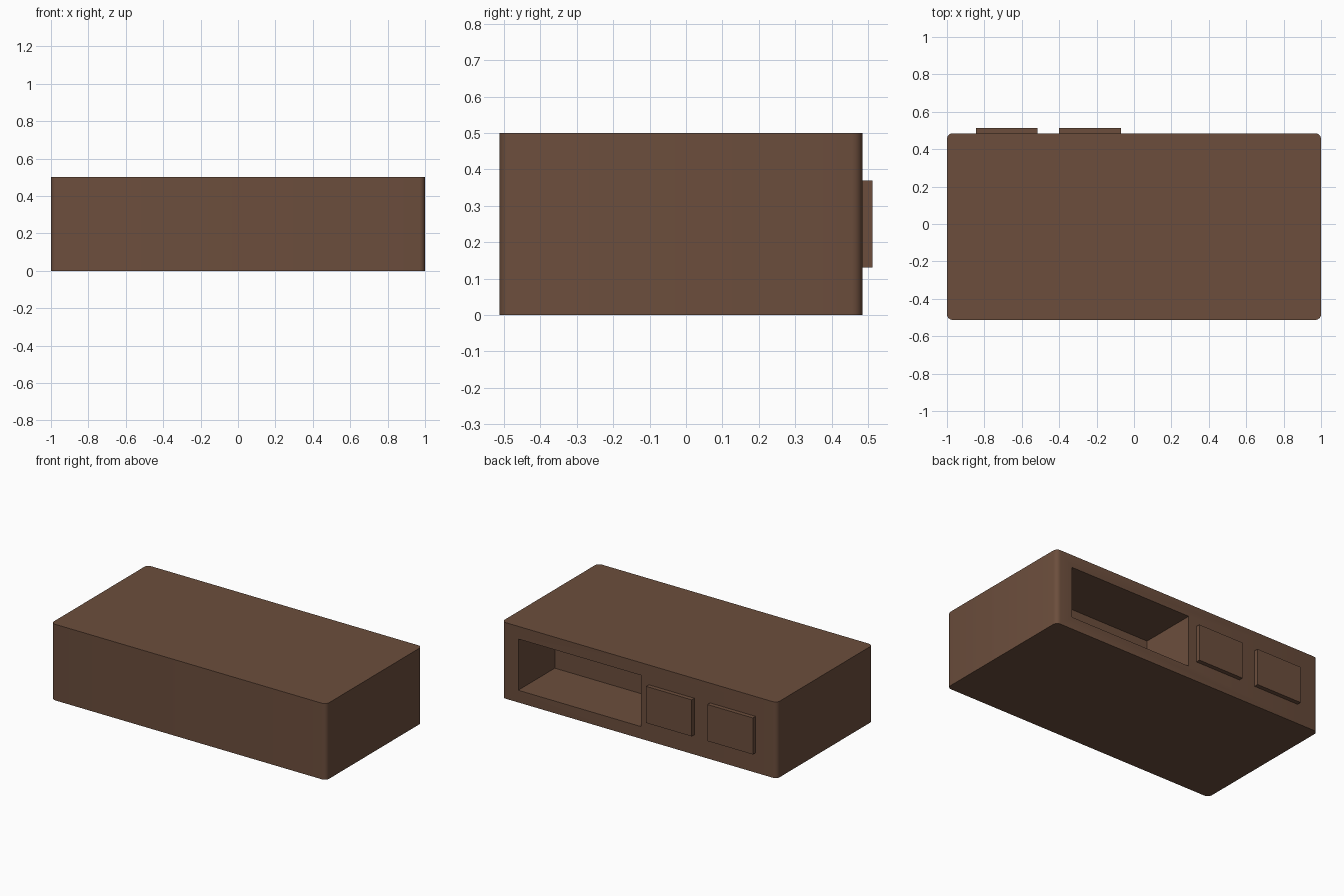
import bpy, bmesh

if "Cube" in bpy.data.objects:
    bpy.data.objects.remove(bpy.data.objects["Cube"])

wood = bpy.data.materials.new("brown_wood")
wood.diffuse_color = (0.15, 0.076, 0.046, 1)
wood.use_nodes = True
wood.node_tree.nodes["Principled BSDF"].inputs["Base Color"].default_value = wood.diffuse_color


def box(name, lo, hi, corner=0.0):
    """Box between two corners, optionally with rounded upright edges."""
    bm = bmesh.new()
    bmesh.ops.create_cube(bm, size=1)
    for v in bm.verts:
        v.co = [lo[i] + (v.co[i] + 0.5) * (hi[i] - lo[i]) for i in range(3)]
    if corner:
        upright = [e for e in bm.edges if abs(e.verts[0].co.z - e.verts[1].co.z) > 0.01]
        bmesh.ops.bevel(bm, geom=upright, offset=corner, segments=4,
                        profile=0.5, affect='EDGES')
    mesh = bpy.data.meshes.new(name)
    bm.to_mesh(mesh)
    bm.free()
    obj = bpy.data.objects.new(name, mesh)
    bpy.context.collection.objects.link(obj)
    mesh.materials.append(wood)
    return obj


BACK = 0.485

# Desk body with rounded upright corners
body = box("desk_body", (-1, -0.513, 0), (1, BACK, 0.5), corner=0.03)

# Open shelf recess cut into the back face
cutter = box("recess_cutter", (-0.012, BACK - 0.38, 0.08), (0.88, BACK + 0.1, 0.417))
cutter.hide_render = True
cutter.hide_viewport = True
cut = body.modifiers.new("recess", 'BOOLEAN')
cut.operation = 'DIFFERENCE'
cut.solver = 'EXACT'
cut.object = cutter

# Smooth only the rounded corners
bpy.context.view_layer.objects.active = body
body.select_set(True)
bpy.ops.object.modifier_apply(modifier=cut.name)
bpy.data.objects.remove(cutter)
bpy.ops.object.shade_smooth_by_angle()

# Two raised drawer fronts
for name, x in (("inner_drawer_front", -0.07), ("outer_drawer_front", -0.515)):
    box(name, (x - 0.33, BACK - 0.01, 0.13), (x, 0.513, 0.37))
